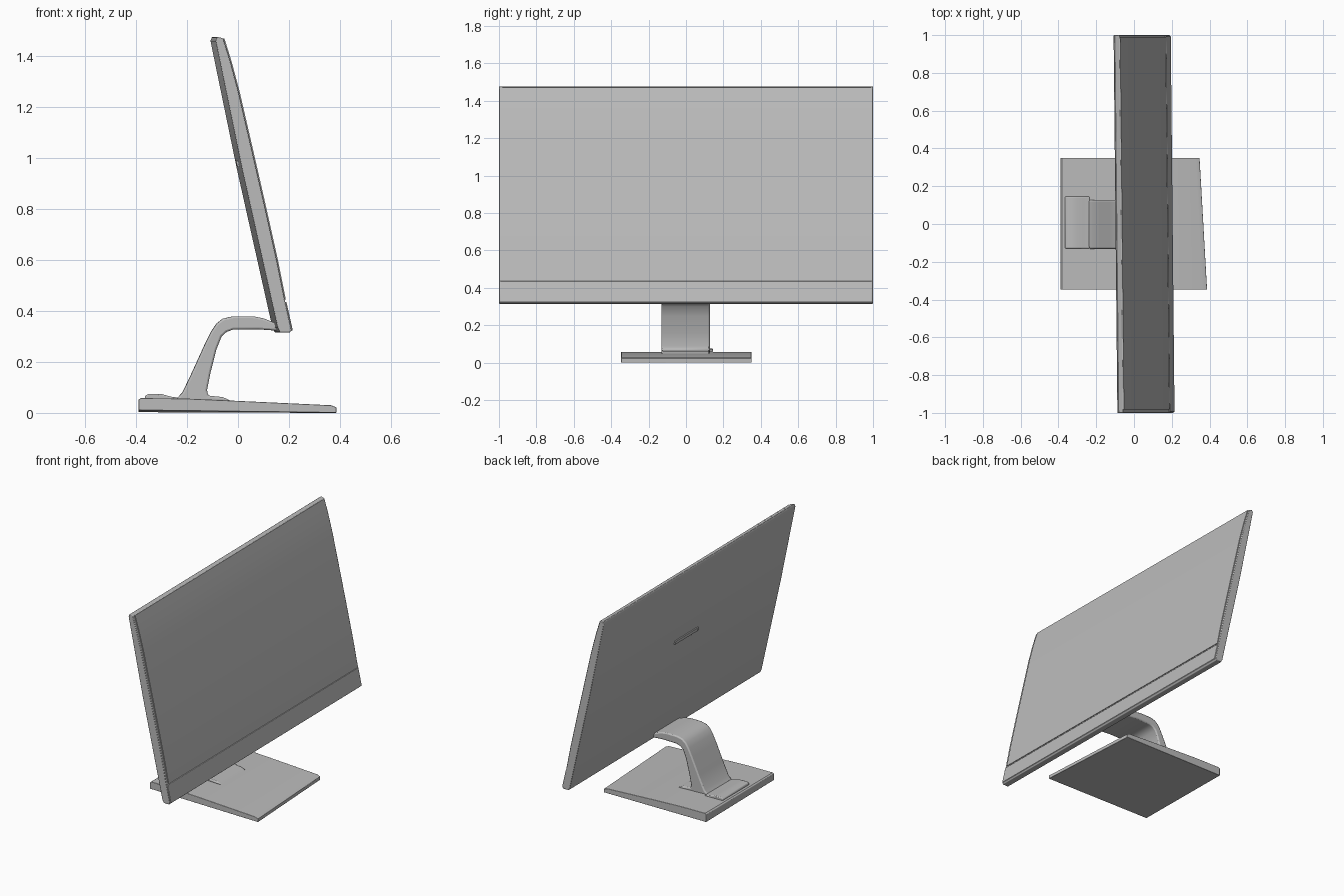
import bpy
import bmesh
import math

if "Cube" in bpy.data.objects:
    bpy.data.objects.remove(bpy.data.objects["Cube"], do_unlink=True)

grey = bpy.data.materials.new("plain grey")
grey.use_nodes = True
COLOUR = (0.5, 0.5, 0.5, 1)
grey.diffuse_color = COLOUR
grey.node_tree.nodes["Principled BSDF"].inputs["Base Color"].default_value = COLOUR


def extrude_profile(name, profile, y0, y1, bevel=0.0, yaw=0.0, bevel_angle=50):
    """Extrude an (x, z) outline from y0 to y1, with a slight turn about z."""
    bm = bmesh.new()
    near = [bm.verts.new((x - yaw * y0, y0, z)) for x, z in profile]
    far = [bm.verts.new((x - yaw * y1, y1, z)) for x, z in profile]
    bm.faces.new(near)
    bm.faces.new(far[::-1])
    count = len(profile)
    for i in range(count):
        j = (i + 1) % count
        bm.faces.new((near[j], near[i], far[i], far[j]))
    bmesh.ops.recalc_face_normals(bm, faces=bm.faces)
    mesh = bpy.data.meshes.new(name)
    bm.to_mesh(mesh)
    bm.free()
    mesh.materials.append(grey)
    obj = bpy.data.objects.new(name, mesh)
    bpy.context.collection.objects.link(obj)
    if bevel:
        mod = obj.modifiers.new("soft edges", "BEVEL")
        mod.width = bevel
        mod.segments = 2
        mod.limit_method = "ANGLE"
        mod.angle_limit = math.radians(bevel_angle)
    bpy.ops.object.select_all(action="DESELECT")
    obj.select_set(True)
    bpy.context.view_layer.objects.active = obj
    bpy.ops.object.shade_smooth_by_angle(angle=math.radians(35))
    return obj


YAW = 0.01

# Gently bowed front surface of the display, top to bottom
front = [(-0.063, 1.47), (-0.035, 1.38), (-0.003, 1.26), (0.05, 1.03),
         (0.098, 0.82), (0.147, 0.6), (0.178, 0.445)]

# Display housing, with the screen surface set back a hair
housing = [(x - 0.005, z) for x, z in front]
housing += [(0.176, 0.432), (0.2, 0.325), (0.193, 0.315), (0.155, 0.315),
            (0.145, 0.335), (0.005, 0.96), (-0.098, 1.46), (-0.092, 1.477)]
extrude_profile("display_housing", housing, -1, 1, 0.003, YAW)

# Screen sheet, leaving a thin frame at both sides and a seam above the chin
screen = front + [(x - 0.008, z) for x, z in reversed(front)]
extrude_profile("screen", screen, -0.982, 0.99, 0, YAW)

# Chin strip below the screen
chin = [(0.18, 0.436), (0.205, 0.325), (0.19, 0.318), (0.165, 0.436)]
extrude_profile("chin", chin, -0.995, 0.995, 0.002, YAW)

# Small slot cover in the middle of the back
slot = [(-0.01, 0.99), (-0.004, 0.965), (0.02, 0.965), (0.02, 0.99)]
extrude_profile("back_slot_cover", slot, -0.12, 0.12, 0.002, YAW)

# Wedge-shaped foot plate whose front edge is slightly skewed
plate = [(-0.39, 0.015), (-0.39, 0.052), (-0.382, 0.058), (-0.2, 0.056),
         (0.0, 0.047), (0.345, 0.03), (0.367, 0.022), (0.367, 0.005)]
foot = extrude_profile("foot_plate", plate, -0.347, 0.35, 0.002)
for v in foot.data.vertices:
    if v.co.x > 0.3:
        v.co.x -= 0.057 * v.co.y
    v.co.z -= 0.014 * (v.co.y + 0.35) * (0.4 - v.co.x if v.co.z < 0.02 else 0)
lowest = min(v.co.z for v in foot.data.vertices)
for v in foot.data.vertices:
    if v.co.z < 0.02:
        v.co.z -= lowest

# Bent neck rising from the foot and reaching forward to the display
neck = [(-0.245, 0.05), (-0.235, 0.062), (-0.218, 0.08), (-0.18, 0.16),
        (-0.13, 0.27), (-0.105, 0.32), (-0.085, 0.35), (-0.06, 0.37),
        (-0.02, 0.379), (0.06, 0.379), (0.1, 0.371), (0.14, 0.355),
        (0.165, 0.345), (0.165, 0.322), (0.08, 0.328), (-0.02, 0.327),
        (-0.045, 0.318), (-0.065, 0.3), (-0.085, 0.25), (-0.108, 0.16),
        (-0.122, 0.09), (-0.118, 0.068), (-0.06, 0.062), (-0.025, 0.045)]
extrude_profile("neck", neck, -0.132, 0.127, 0.008, 0.005)

# Raised pad behind the neck
pad = [(-0.365, 0.05), (-0.365, 0.068), (-0.35, 0.075), (-0.3, 0.074),
       (-0.265, 0.064), (-0.235, 0.06), (-0.235, 0.05)]
extrude_profile("rear_pad", pad, -0.13, 0.145, 0.005)
